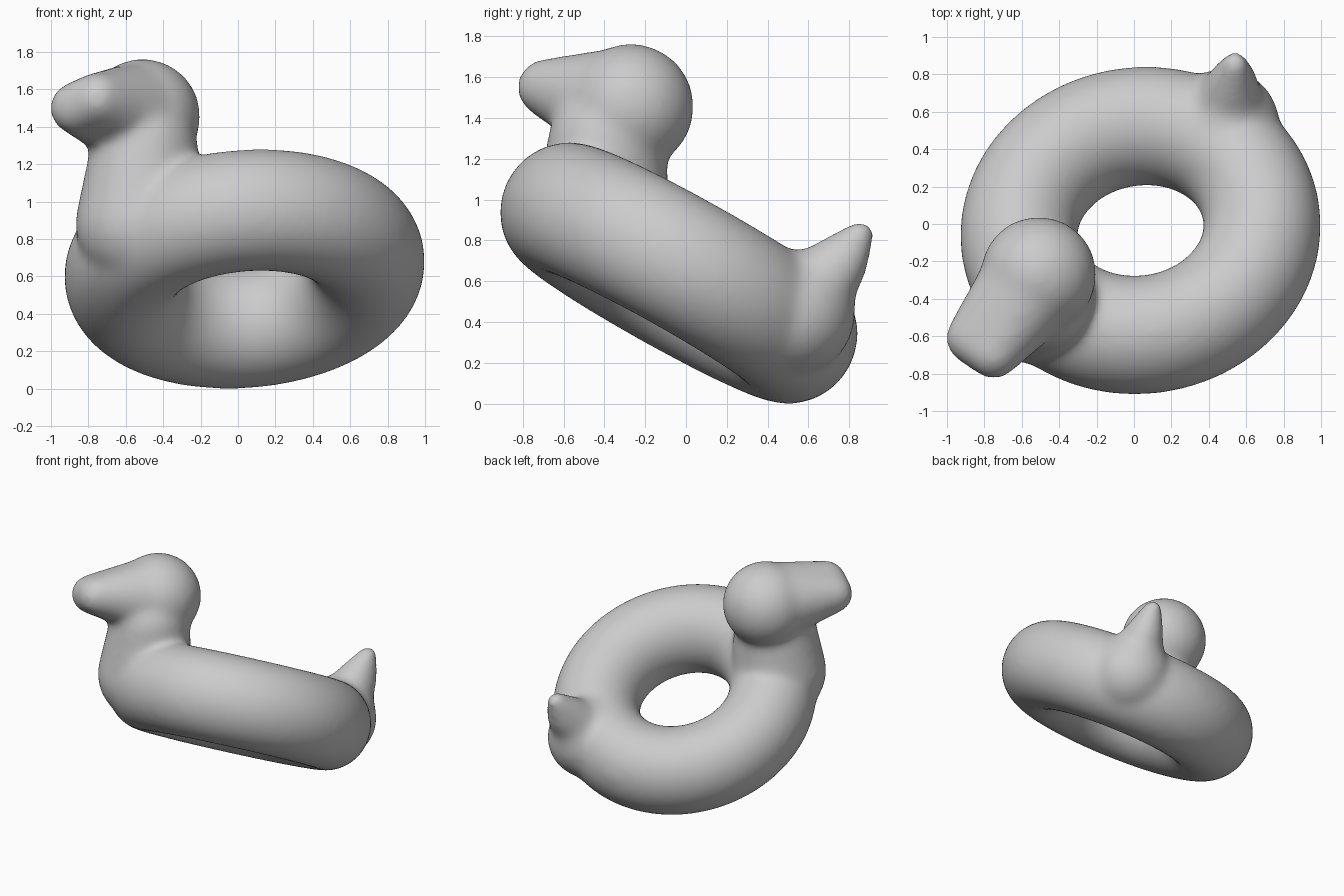
import bpy, bmesh, math
from mathutils import Matrix, Vector

if "Cube" in bpy.data.objects:
    bpy.data.objects.remove(bpy.data.objects["Cube"])

bm = bmesh.new()


def blob(*balls):
    """Tapered solid: convex hull around a few (x, y, z, radius) balls."""
    part = bmesh.new()
    for x, y, z, r in balls:
        bmesh.ops.create_icosphere(part, subdivisions=4, radius=r,
                                   matrix=Matrix.Translation((x, y, z)))
    res = bmesh.ops.convex_hull(part, input=part.verts[:])
    junk = {g for g in res["geom_interior"] + res["geom_unused"]
            if isinstance(g, bmesh.types.BMVert)}
    bmesh.ops.delete(part, geom=[v for v in junk if v.is_valid], context='VERTS')
    me = bpy.data.meshes.new("tmp")
    part.to_mesh(me)
    part.free()
    bm.from_mesh(me)
    bpy.data.meshes.remove(me)


# Ring body, sloping down towards the back and slightly to the left
RX, RY, tube, tube_z, N, M = 0.653, 0.64, 0.314, 0.33, 96, 48
place = (Matrix.Translation((0.035, -0.035, 0.64))
         @ Matrix.Rotation(math.radians(9), 4, 'Z')
         @ Matrix.Rotation(math.radians(-29.5), 4, 'X'))
ring = []
for i in range(N):
    a = 2 * math.pi * i / N
    ring.append([])
    for j in range(M):
        b = 2 * math.pi * j / M
        d = tube * math.cos(b)
        p = Vector(((RX + d) * math.cos(a), (RY + d) * math.sin(a), tube_z * math.sin(b)))
        ring[i].append(bm.verts.new(place @ p))
for i in range(N):
    for j in range(M):
        k, l = (i + 1) % N, (j + 1) % M
        bm.faces.new((ring[i][j], ring[k][j], ring[k][l], ring[i][l]))

# Neck, flaring into the ring
blob((-0.53, -0.41, 0.88, 0.34), (-0.50, -0.39, 1.28, 0.287))
# Head
blob((-0.51, -0.27, 1.455, 0.31))
# Broad beak, rolled a little to one side
blob((-0.525, -0.30, 1.46, 0.288), (-0.868, -0.61, 1.50, 0.140), (-0.75, -0.69, 1.55, 0.140))
# Pointed tail
blob((0.47, 0.42, 0.45, 0.30), (0.48, 0.53, 0.44, 0.30), (0.51, 0.65, 0.58, 0.18))
blob((0.50, 0.62, 0.55, 0.20), (0.53, 0.76, 0.68, 0.13), (0.54, 0.855, 0.83, 0.07))

bmesh.ops.recalc_face_normals(bm, faces=bm.faces[:])
mesh = bpy.data.meshes.new("duck_ring")
bm.to_mesh(mesh)
bm.free()
duck = bpy.data.objects.new("duck_ring", mesh)
bpy.context.collection.objects.link(duck)

# Fuse the parts into one skin and soften the joins
fuse = duck.modifiers.new("fuse", 'REMESH')
fuse.mode = 'VOXEL'
fuse.voxel_size = 0.02
fuse.use_smooth_shade = True
soft = duck.modifiers.new("soften", 'SMOOTH')
soft.factor = 0.5
soft.iterations = 36
